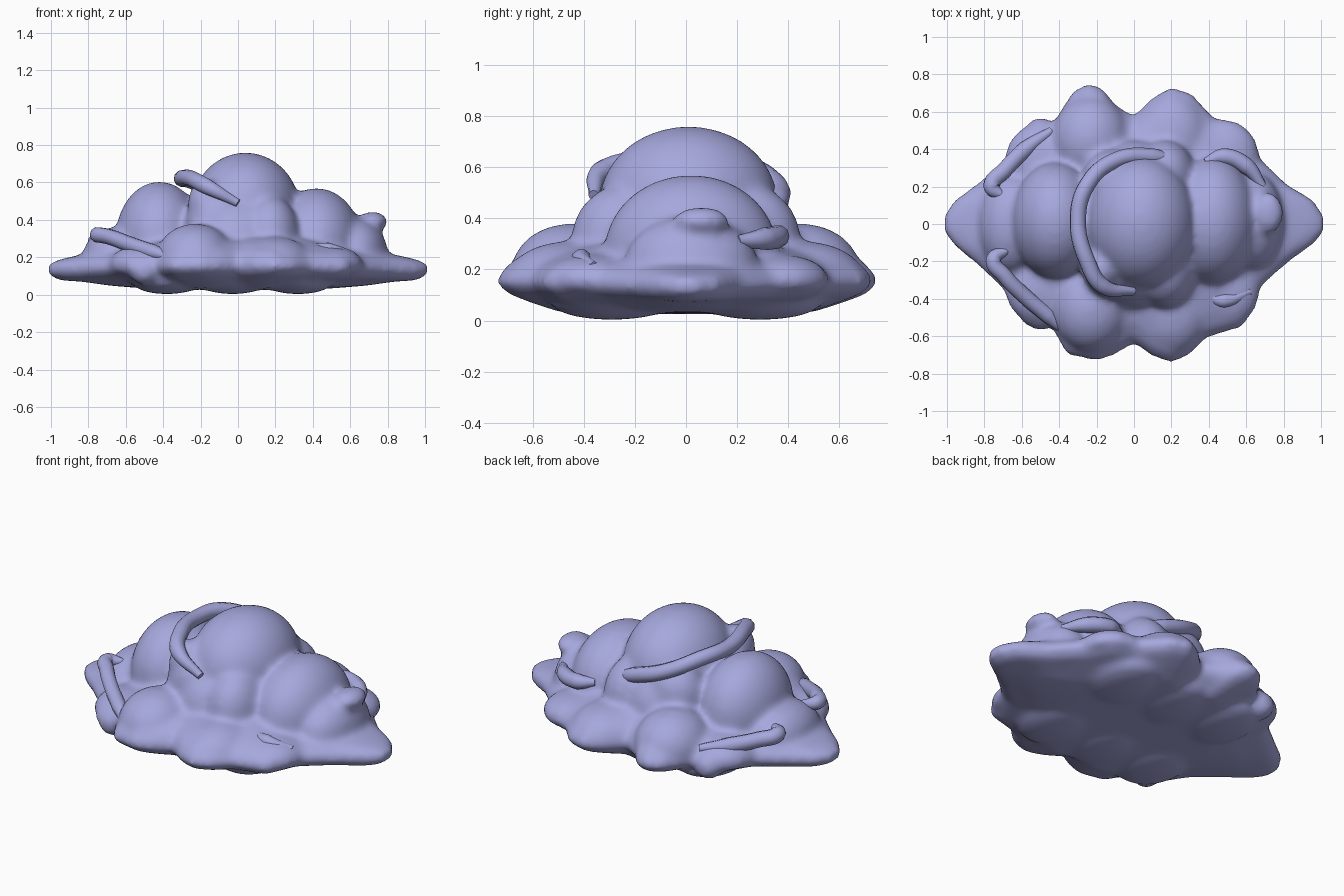
import bpy, bmesh
from mathutils import Matrix

cube = bpy.data.objects.get("Cube")
if cube:
    bpy.data.objects.remove(cube, do_unlink=True)

lavender = bpy.data.materials.new("lavender")
lavender.use_nodes = True
lavender.diffuse_color = (0.38, 0.39, 0.72, 1)
lavender.node_tree.nodes["Principled BSDF"].inputs["Base Color"].default_value = (0.38, 0.39, 0.72, 1)


def puff(bm, center, radii, floor=.12):
    """Add one ellipsoid to the body, flattened at the floor height."""
    m = Matrix.Translation(center) @ Matrix.Diagonal((*radii, 1))
    ball = bmesh.ops.create_uvsphere(bm, u_segments=32, v_segments=20, radius=1, matrix=m)
    for v in ball["verts"]:
        v.co.z = max(v.co.z, floor)


def finish(obj):
    """Apply colour and smooth shading."""
    obj.data.materials.clear()
    obj.data.materials.append(lavender)
    bpy.ops.object.select_all(action='DESELECT')
    obj.select_set(True)
    bpy.context.view_layer.objects.active = obj
    bpy.ops.object.shade_smooth_by_angle(angle=0.9)


bm = bmesh.new()

# Scalloped skirt: one outline lofted through levels of (scale, middle height, tip height)
outline = [(1.02, .04), (.96, .13), (.81, .22), (.67, .36), (.59, .51), (.43, .57), (.31, .7),
           (.2, .735), (.1, .68), (0, .58), (-.1, .64), (-.17, .73), (-.25, .755), (-.33, .71),
           (-.43, .55), (-.59, .52), (-.71, .32), (-.85, .21), (-.97, .12), (-1.02, .04),
           (-1.02, -.04), (-.96, -.12), (-.85, -.21), (-.71, -.34), (-.59, -.54), (-.44, -.56),
           (-.36, -.7), (-.2, -.735), (-.1, -.7), (0, -.64), (.1, -.71), (.2, -.745), (.3, -.7),
           (.39, -.61), (.59, -.55), (.67, -.35), (.82, -.21), (.96, -.11), (1.02, -.04)]
levels = [(.5, .025, .06), (.68, .035, .065), (.82, .07, .07), (.94, .105, .075), (1, .145, .115),
          (.99, .18, .165), (.93, .23, .185), (.82, .27, .19), (.68, .3, .2), (.5, .32, .25)]
rings = []
for s, middle, tip in levels:
    rings.append([bm.verts.new((x * s, y * s, middle + (tip - middle) * min(1, (x * s) ** 2)))
                  for x, y in outline])
for low, high in zip(rings, rings[1:]):
    for i in range(len(outline)):
        j = (i + 1) % len(outline)
        bm.faces.new((low[i], low[j], high[j], high[i]))
bm.faces.new(rings[0][::-1])
bm.faces.new(rings[-1])
bmesh.ops.recalc_face_normals(bm, faces=bm.faces)

# Large domes along the middle
puff(bm, (.04, .01, .46), (.29, .35, .3))
puff(bm, (0, 0, .29), (.34, .45, .3))
puff(bm, (-.42, .02, .3), (.235, .31, .305))
puff(bm, (.42, .02, .27), (.245, .34, .3))
puff(bm, (.63, .02, .22), (.17, .26, .19))
puff(bm, (-.66, 0, .2), (.17, .26, .16))

# Lower puffs, mirrored front to back
for side in (-1, 1):
    puff(bm, (-.23, side * .45, .19), (.21, .235, .19))
    puff(bm, (.2, side * .46, .17), (.2, .235, .14))
    puff(bm, (-.5, side * .34, .16), (.19, .2, .11))
    puff(bm, (.48, side * .36, .16), (.19, .2, .1))
    puff(bm, (-.5, side * .49, .13), (.08, .08, .08), .04)
    puff(bm, (.17, side * .25, .31), (.16, .2, .22))
    puff(bm, (-.1, side * .24, .38), (.18, .16, .19))
    # Soft swellings underneath
    for x in (-.38, -.03, .32):
        puff(bm, (x, side * .29, .07), (.19, .24, .067), 0)
puff(bm, (.72, .06, .39), (.08, .11, .055))
puff(bm, (-.17, -.24, .48), (.1, .12, .14))

mesh = bpy.data.meshes.new("cloud_body")
bm.to_mesh(mesh)
bm.free()
body = bpy.data.objects.new("cloud_body", mesh)
bpy.context.collection.objects.link(body)

# Fuse the puffs into one soft skin
remesh = body.modifiers.new("fuse", 'REMESH')
remesh.mode = 'VOXEL'
remesh.voxel_size = .018
soften = body.modifiers.new("soften", 'SMOOTH')
soften.factor = .5
soften.iterations = 14
bpy.context.view_layer.objects.active = body
body.select_set(True)
for mod in ("fuse", "soften"):
    bpy.ops.object.modifier_apply(modifier=mod)
finish(body)


def wisp(name, points, radius):
    """Curled ridge that tapers at both ends."""
    curve = bpy.data.curves.new(name, 'CURVE')
    curve.dimensions = '3D'
    curve.bevel_depth = radius
    curve.bevel_resolution = 3
    curve.use_fill_caps = True
    spline = curve.splines.new('BEZIER')
    spline.bezier_points.add(len(points) - 1)
    for i, (bp, p) in enumerate(zip(spline.bezier_points, points)):
        bp.co = p
        bp.handle_left_type = bp.handle_right_type = 'AUTO'
        bp.radius = .5 if i in (0, len(points) - 1) else 1
    obj = bpy.data.objects.new(name, curve)
    bpy.context.collection.objects.link(obj)
    bpy.ops.object.select_all(action='DESELECT')
    obj.select_set(True)
    bpy.context.view_layer.objects.active = obj
    bpy.ops.object.convert(target='MESH')
    finish(bpy.context.object)


# Curled wisps
wisp("crown_wisp", [(.27, .31, .41), (.1, .36, .47), (-.1, .34, .54), (-.25, .21, .61), (-.3, .02, .62),
                    (-.25, -.2, .62), (-.17, -.33, .58), (0, -.36, .49)], .044)
wisp("right_front_wisp", [(-.68, -.14, .31), (-.75, -.19, .32), (-.69, -.28, .31), (-.58, -.39, .27),
                          (-.46, -.49, .23), (-.36, -.58, .2)], .042)
wisp("right_back_wisp", [(-.7, .15, .29), (-.76, .2, .28), (-.69, .29, .26), (-.58, .4, .24),
                         (-.44, .5, .22)], .045)
wisp("left_back_wisp", [(.38, .33, .34), (.48, .36, .33), (.6, .31, .32), (.69, .2, .31)], .045)
wisp("left_front_wisp", [(.38, -.38, .25), (.48, -.41, .24), (.62, -.36, .21)], .04)
